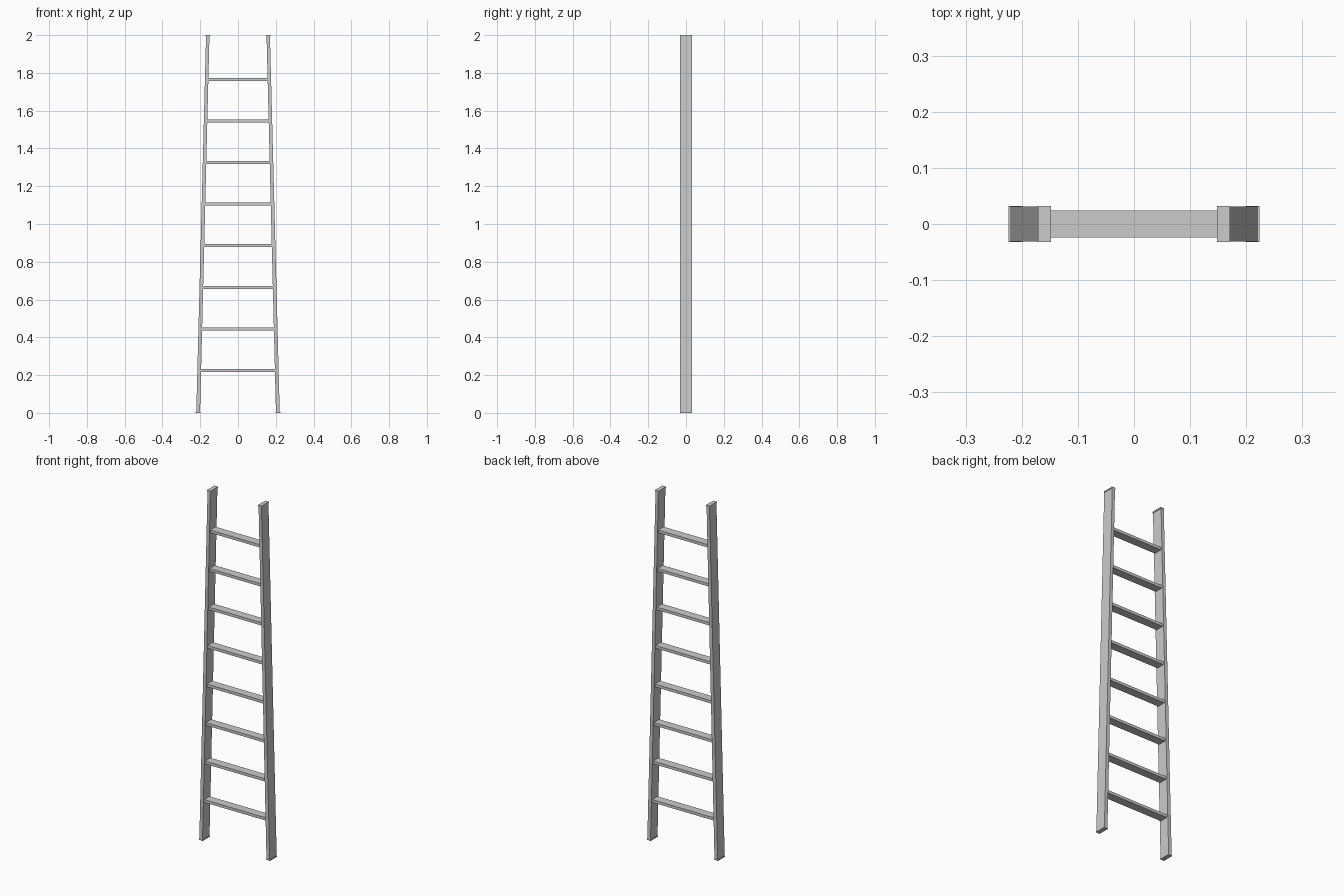
import bpy, bmesh

if "Cube" in bpy.data.objects:
    bpy.data.objects.remove(bpy.data.objects["Cube"])

HALF_DEPTH = 0.032


def loft_box(name, bottom, top, depth):
    """Box from (x0, x1, z) bottom to (x0, x1, z) top, spanning +-depth in y."""
    bm = bmesh.new()
    bmesh.ops.create_cube(bm, size=2)
    for v in bm.verts:
        x0, x1, z = top if v.co.z > 0 else bottom
        v.co = (x1 if v.co.x > 0 else x0, depth if v.co.y > 0 else -depth, z)
    mesh = bpy.data.meshes.new(name)
    bm.to_mesh(mesh)
    bm.free()
    obj = bpy.data.objects.new(name, mesh)
    bpy.context.collection.objects.link(obj)
    return obj


def inner_x(z):
    return 0.201 - 0.025 * z


# Leaning side rails with thin end caps, mirrored to both sides
parts = [
    loft_box("side_rails", (0.201, 0.221, 0), (0.151, 0.169, 2), HALF_DEPTH - 0.0005),
    loft_box("foot_caps", (0.199, 0.224, 0), (0.199, 0.224, 0.006), HALF_DEPTH),
    loft_box("top_caps", (0.148, 0.171, 1.992), (0.148, 0.171, 2), HALF_DEPTH),
]
for part in parts:
    mirror = part.modifiers.new("mirror", "MIRROR")
    mirror.use_axis[0] = True

# Eight flat rungs fitted between the rails
for i in range(8):
    z = 0.225 + 0.22 * i
    lo, hi = z - 0.008, z + 0.008
    a, b = inner_x(lo) + 0.002, inner_x(hi) + 0.002
    loft_box(f"rung_{i + 1}", (-a, a, lo), (-b, b, hi), 0.024)
